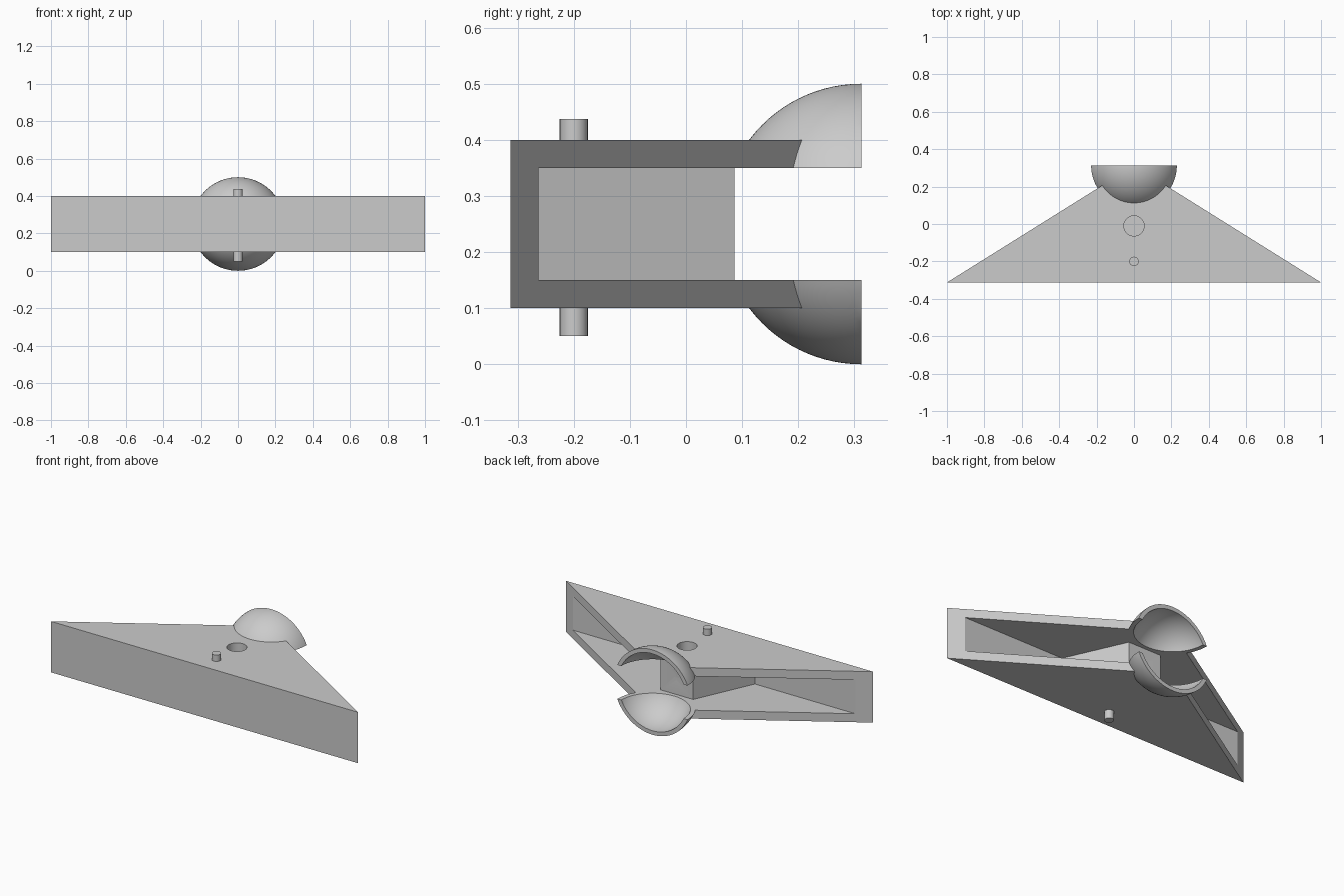
import bpy, bmesh, math

if "Cube" in bpy.data.objects:
    bpy.data.objects.remove(bpy.data.objects["Cube"], do_unlink=True)

BACK, FRONT = 0.3125, -0.3125
MID = 0.25

grey = bpy.data.materials.new("plain grey")
grey.use_nodes = True
colour = (0.6, 0.6, 0.6, 1)
grey.diffuse_color = colour
grey.node_tree.nodes["Principled BSDF"].inputs["Base Color"].default_value = colour


def finish(name, bm):
    bmesh.ops.recalc_face_normals(bm, faces=bm.faces)
    mesh = bpy.data.meshes.new(name)
    bm.to_mesh(mesh)
    bm.free()
    mesh.materials.append(grey)
    obj = bpy.data.objects.new(name, mesh)
    bpy.context.collection.objects.link(obj)
    return obj


def prism(name, outline, low, high):
    bm = bmesh.new()
    face = bm.faces.new([bm.verts.new((x, y, low)) for x, y in outline])
    top = bmesh.ops.extrude_face_region(bm, geom=[face])["geom"]
    verts = [v for v in top if isinstance(v, bmesh.types.BMVert)]
    bmesh.ops.translate(bm, verts=verts, vec=(0, 0, high - low))
    return finish(name, bm)


def rod(name, radius, y, low, high):
    ring = [i * math.tau / 48 for i in range(48)]
    outline = [(radius * math.cos(a), y + radius * math.sin(a)) for a in ring]
    return prism(name, outline, low, high)


def ball(name, radius):
    bm = bmesh.new()
    bmesh.ops.create_uvsphere(bm, u_segments=96, v_segments=48, radius=radius)
    bmesh.ops.translate(bm, verts=bm.verts, vec=(0, BACK, MID))
    return finish(name, bm)


def select(obj):
    bpy.ops.object.select_all(action="DESELECT")
    obj.select_set(True)
    bpy.context.view_layer.objects.active = obj


def combine(obj, other, operation):
    mod = obj.modifiers.new("combine", "BOOLEAN")
    mod.operation, mod.solver, mod.object = operation, "EXACT", other
    select(obj)
    bpy.ops.object.modifier_apply(modifier=mod.name)
    bpy.data.objects.remove(other, do_unlink=True)


# Triangular wing joined to a ball at its rear point
body = prism("wing_body", [(-1, FRONT), (1, FRONT), (0, BACK)], 0.1, 0.4)
combine(body, ball("outer_ball", 0.25), "UNION")

# Rear half of the ball cut away and its inside hollowed
rear = prism("rear_cutter", [(-1, BACK), (1, BACK), (1, 1), (-1, 1)], -0.5, 1)
combine(body, rear, "DIFFERENCE")

# Slot between the two plates, leaving a tapered core in the middle
half = [(0.107, 0.0865), (0.265, -0.2625), (1.2, -0.2625), (1.2, 0.6)]
slot = half + [(-x, y) for x, y in reversed(half)]
combine(body, prism("slot_cutter", slot, 0.15, 0.35), "DIFFERENCE")
combine(body, ball("inner_ball", 0.2265), "DIFFERENCE")

# Round socket in the top
combine(body, rod("socket_cutter", 0.054, -0.01, 0.2, 0.5), "DIFFERENCE")

# Pins above and below
pins = [rod("upper_pin", 0.025, -0.2, 0.39, 0.4375),
        rod("lower_pin", 0.025, -0.2, 0.05, 0.11)]

for obj in [body] + pins:
    select(obj)
    bpy.ops.object.shade_smooth_by_angle(angle=math.radians(30))
